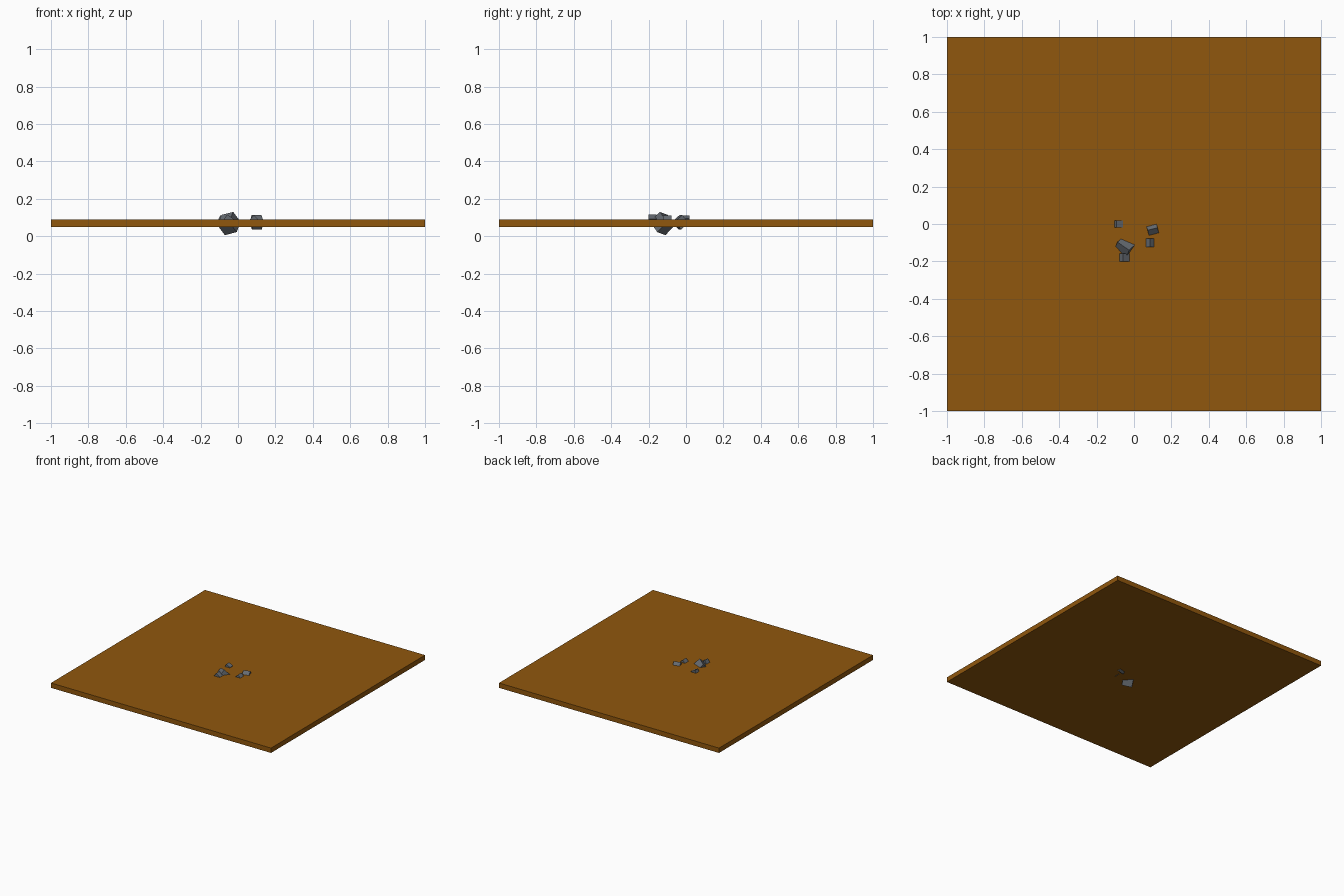
import bpy
from math import radians
from mathutils import Vector, Matrix, Euler

if "Cube" in bpy.data.objects:
    bpy.data.objects.remove(bpy.data.objects["Cube"])


def material(name, rgb):
    m = bpy.data.materials.new(name)
    m.diffuse_color = (*rgb, 1)
    m.use_nodes = True
    m.node_tree.nodes["Principled BSDF"].inputs["Base Color"].default_value = m.diffuse_color
    return m


brown = material("earth_brown", (0.28, 0.095, 0.004))
grey = material("stone_grey", (0.13, 0.145, 0.165))


def block(name, centre, size, rotation, mat):
    bpy.ops.mesh.primitive_cube_add(size=1)
    ob = bpy.context.object
    ob.name = name
    ob.data.transform(Matrix.Translation(centre) @ rotation.to_4x4()
                      @ Matrix.Diagonal((*size, 1)))
    ob.data.materials.append(mat)


def turn(x, y, z):
    return Euler((radians(x), radians(y), radians(z))).to_matrix()


# Flat ground slab
block("ground_slab", (0, 0, 0.07), (2, 2, 0.04), Matrix.Identity(3), brown)

# Large stone, standing on one corner
corner = Vector((1, 1, 1)).rotation_difference(Vector((0.022, -0.015, 0.062))).to_matrix()
axis = Vector((0.022, -0.015, 0.062)).normalized()
twist = Matrix.Rotation(radians(-8), 3, axis)
block("large_stone", (-0.048, -0.125, 0.068), (0.078,) * 3, twist @ corner, grey)

# Small stones, tilted and half sunk in the slab
for name, centre, edge, angles in [
    ("stone_left", (-0.085, 0.0, 0.085), 0.04, (0, 25, 0)),
    ("stone_right", (0.1, -0.03, 0.075), 0.055, (40, 0, 15)),
    ("stone_front_right", (0.085, -0.1, 0.08), 0.045, (0, 45, 0)),
    ("stone_front_left", (-0.053, -0.18, 0.087), 0.042, (0, 35, 0)),
]:
    block(name, centre, (edge,) * 3, turn(*angles), grey)
